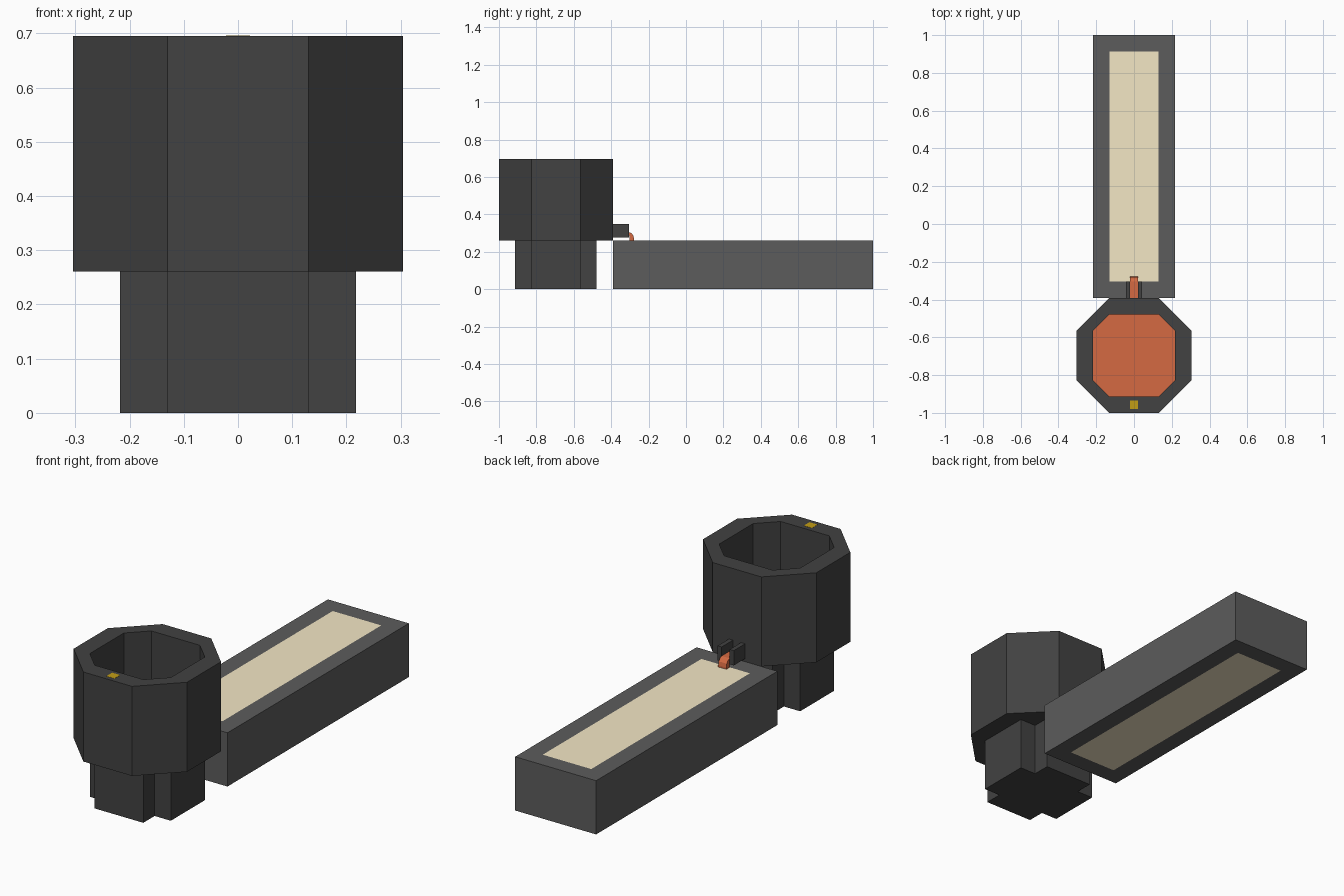
import bpy, bmesh, math

if "Cube" in bpy.data.objects:
    bpy.data.objects.remove(bpy.data.objects["Cube"])

U = 2 / 23          # modelling unit
CY = -1 + 3.5 * U   # centre of the pot in y


def material(name, rgb):
    m = bpy.data.materials.new(name)
    m.diffuse_color = (*rgb, 1)
    m.use_nodes = True
    m.node_tree.nodes["Principled BSDF"].inputs["Base Color"].default_value = m.diffuse_color
    return m


IRON = material("dark_iron", (0.054, 0.054, 0.054))
STEEL = material("mould_grey", (0.107, 0.107, 0.107))
SAND = material("sand", (0.90, 0.80, 0.56))
MOLTEN = material("molten_metal", (0.66, 0.144, 0.054))
GOLD = material("gold", (0.54, 0.34, 0.008))


def finish(bm, name, mat):
    bmesh.ops.recalc_face_normals(bm, faces=bm.faces)
    me = bpy.data.meshes.new(name)
    bm.to_mesh(me)
    bm.free()
    me.materials.append(mat)
    ob = bpy.data.objects.new(name, me)
    bpy.context.collection.objects.link(ob)
    return ob


def prism(name, pts, lo, hi, mat, axis="z"):
    """Extrude a closed profile along z (xy points) or x (yz points)."""
    put = (lambda p, t: (p[0], p[1], t)) if axis == "z" else (lambda p, t: (t, p[0], p[1]))
    bm = bmesh.new()
    face = bm.faces.new([bm.verts.new(put(p, lo)) for p in pts])
    ext = bmesh.ops.extrude_face_region(bm, geom=[face], use_keep_orig=True)
    d = (0, 0, hi - lo) if axis == "z" else (hi - lo, 0, 0)
    bmesh.ops.translate(bm, vec=d, verts=[g for g in ext["geom"] if isinstance(g, bmesh.types.BMVert)])
    return finish(bm, name, mat)


def tube(name, outer, inner, z0, z1, mat):
    """Hollow wall between two profiles with equal point counts."""
    bm = bmesh.new()
    loops = [[bm.verts.new((x, y, z)) for x, y in pts]
             for pts, z in ((outer, z0), (outer, z1), (inner, z1), (inner, z0))]
    n = len(outer)
    for k in range(4):
        a, b = loops[k], loops[(k + 1) % 4]
        for i in range(n):
            j = (i + 1) % n
            bm.faces.new((a[i], a[j], b[j], b[i]))
    return finish(bm, name, mat)


def rect(x0, x1, y0, y1):
    return [(x0, y0), (x1, y0), (x1, y1), (x0, y1)]


def octagon(r, s):
    """Square of half size r, corners cut back to s, around the pot centre."""
    p = [(r, -s), (r, s), (s, r), (-s, r), (-r, s), (-r, -s), (-s, -r), (s, -r)]
    return [(x, y + CY) for x, y in p]


# Crucible: cross-shaped foot, eight-sided wall, floor and molten fill
a, b = 2.5 * U, 1.5 * U
cross = [(a, -b), (a, b), (b, b), (b, a), (-b, a), (-b, b),
         (-a, b), (-a, -b), (-b, -b), (-b, -a), (b, -a), (b, -b)]
prism("crucible_foot", [(x, y + CY) for x, y in cross], 0, 3 * U, IRON)
tube("crucible_wall", octagon(3.5 * U, b), octagon(a, b), 3 * U, 8 * U, IRON)
prism("crucible_floor", octagon(a, b), 3 * U, 3.2 * U, IRON)
prism("molten_fill", octagon(a, b), 3.2 * U, 3.5 * U, MOLTEN)

# Small gold marker on the front rim
prism("rim_marker", rect(-U / 4, U / 4, -1 + U / 4, -1 + 0.75 * U), 7.95 * U, 8.01 * U, GOLD)

# Pouring spout: two cheeks and a floor
y0, y1 = -1 + 7 * U, -1 + 8 * U
for side, x in (("left", -U / 2), ("right", U / 4)):
    prism("spout_cheek_" + side, rect(x, x + U / 4, y0, y1), 3.17 * U, 4 * U, IRON)
prism("spout_floor", rect(-U / 4, U / 4, y0, y1), 3.17 * U, 3.3 * U, IRON)

# Molten stream bending over the spout lip into the mould
arc = [(y1 + 0.3 * U * math.sin(t), 3.1 * U + 0.4 * U * math.cos(t))
       for t in (0, math.pi / 6, math.pi / 3, math.pi / 2)]
stream = [(y0, 3.3 * U), (y0, 3.5 * U)] + arc + [(y1 + 0.3 * U, 3 * U), (y1 + 0.02 * U, 3 * U), (y1 + 0.02 * U, 3.3 * U)]
prism("molten_stream", stream, -U / 4, U / 4, MOLTEN, "x")

# Casting mould: frame with a sand bed flush on both faces
bed = rect(-b, b, y1, 1 - U)
tube("mould_frame", rect(-a, a, y0, 1), bed, 0, 3 * U, STEEL)
prism("sand_bed", bed, 0, 3 * U, SAND)
